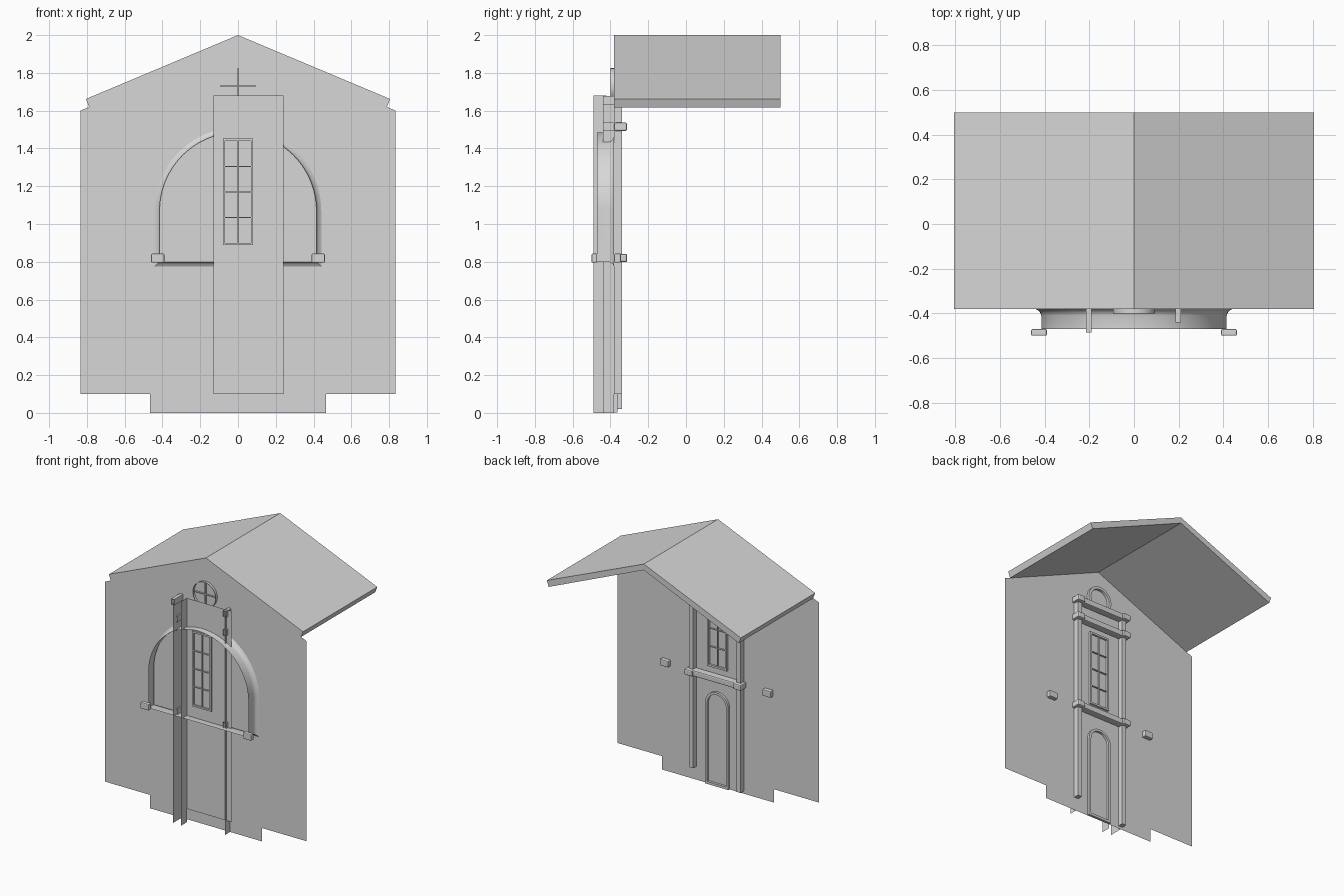
import bpy, bmesh, math

if "Cube" in bpy.data.objects:
    bpy.data.objects.remove(bpy.data.objects["Cube"])

grey = bpy.data.materials.new("plain_grey")
grey.diffuse_color = (0.68, 0.68, 0.68, 1)
grey.use_nodes = True
grey.node_tree.nodes["Principled BSDF"].inputs["Base Color"].default_value = grey.diffuse_color
WALL = -0.38     # y of the main wall sheet
PANEL = -0.42    # y of the front panel sheet


def mesh(name, verts, faces, smooth=False):
    me = bpy.data.meshes.new(name)
    me.from_pydata(verts, [], faces)
    me.materials.append(grey)
    ob = bpy.data.objects.new(name, me)
    bpy.context.collection.objects.link(ob)
    if smooth:
        bpy.ops.object.select_all(action='DESELECT')
        ob.select_set(True)
        bpy.context.view_layer.objects.active = ob
        bpy.ops.object.shade_smooth_by_angle(angle=math.radians(35))
    return ob


def box(name, x0, x1, y0, y1, z0, z1, bevel=0.0, open_ends=False):
    v = [(x, y, z) for x in (x0, x1) for y in (y0, y1) for z in (z0, z1)]
    f = [(0, 1, 3, 2), (4, 6, 7, 5), (0, 2, 6, 4), (1, 5, 7, 3)]
    if not open_ends:
        f += [(0, 4, 5, 1), (2, 3, 7, 6)]
    ob = mesh(name, v, f)
    if bevel:
        m = ob.modifiers.new("rounded", 'BEVEL')
        m.width, m.segments = bevel, 2
    return ob


def side_sheet(name, x, y0, y1, z0, z1):
    return mesh(name, [(x, y0, z0), (x, y1, z0), (x, y1, z1), (x, y0, z1)], [(0, 1, 2, 3)])


def arch(r, z0, zs, n=32):
    return lambda d: ([(-r - d, z0 - d)] +
                      [(-(r + d) * math.cos(math.pi * i / n), zs + (r + d) * math.sin(math.pi * i / n))
                       for i in range(n + 1)] + [(r + d, z0 - d)])


def circle(r, zc, n=32):
    return lambda d: [((r + d) * math.cos(2 * math.pi * i / n), zc + (r + d) * math.sin(2 * math.pi * i / n))
                      for i in range(n)]


def rect(w, z0, z1):
    return lambda d: [(-w - d, z0 - d), (-w - d, z1 + d), (w + d, z1 + d), (w + d, z0 - d)]


def band(name, outline, profile, smooth=True):
    """Loft an outline through (offset, y) profile steps."""
    verts, faces = [], []
    for d, y in profile:
        verts += [(x, y, z) for x, z in outline(d)]
    n = len(outline(0))
    for k in range(len(profile) - 1):
        for i in range(n):
            j = (i + 1) % n
            faces.append((k * n + i, k * n + j, (k + 1) * n + j, (k + 1) * n + i))
    return mesh(name, verts, faces, smooth)


# gabled wall sheet with stepped foot
wall = [(-0.835, 0.1), (-0.465, 0.1), (-0.465, 0), (0.465, 0), (0.465, 0.1), (0.835, 0.1),
        (0.835, 1.6), (0, 1.955), (-0.835, 1.6)]
mesh("gable_wall", [(x, WALL, z) for x, z in wall], [tuple(range(len(wall)))])

# two-slope roof slab
prof = [(-0.805, 1.662), (0, 2.0), (0.805, 1.662), (0.788, 1.618), (0, 1.955), (-0.788, 1.618)]
rv = [(x, y, z) for y in (WALL, 0.5) for x, z in prof]
rf = [(i, (i + 1) % 6, (i + 1) % 6 + 6, i + 6) for i in range(6)]
rf += [(0, 1, 4, 5), (1, 2, 3, 4), (6, 11, 10, 7), (7, 10, 9, 8)]
mesh("roof", rv, rf)

# front panel sheet and the upright sheets beside it
mesh("front_panel", [(-0.13, PANEL, 0.1), (0.24, PANEL, 0.1), (0.24, PANEL, 1.68), (-0.13, PANEL, 1.68)],
     [(0, 1, 2, 3)])
side_sheet("panel_return", -0.13, -0.49, PANEL, 0, 1.68)
side_sheet("left_upright", -0.2, -0.485, WALL, 0, 1.64)
side_sheet("right_upright", 0.2, -0.44, WALL, 0, 1.64)

# short open cornice ends in front
for z in (0.82, 1.515, 1.655):
    box("left_cornice_end", -0.215, -0.19, -0.485 if z > 1.6 else -0.45, WALL, z - 0.022, z + 0.022, open_ends=True)
    box("right_cornice_end", 0.185, 0.21, -0.44, WALL, z - 0.022, z + 0.022, open_ends=True)

# big arch sheet with sill, flaring into the wall
band("big_arch", arch(0.415, 0.8, 1.07, 48),
     [(0, -0.47), (0, -0.41), (0.004, -0.398), (0.012, -0.388), (0.026, WALL)])

# arch end blocks, front and back
for s in (-1, 1):
    a, b = sorted((s * 0.39, s * 0.46))
    box("front_arch_block", a, b, -0.5, -0.47, 0.795, 0.843, 0.006)
    box("back_arch_block", a, b, WALL, -0.345, 0.795, 0.843, 0.006)

# tall window: frames and bars on both faces
win = rect(0.068, 0.9, 1.44)
band("front_window_frame", win, [(0, PANEL), (0, -0.432), (0.012, -0.432), (0.012, PANEL)], False)
band("back_window_frame", win, [(0, WALL), (0, -0.365), (0.014, -0.365), (0.014, WALL)], False)
for y0, y1 in ((-0.43, PANEL), (WALL, -0.37)):
    box("window_upright_bar", -0.003, 0.003, y0, y1, 0.9, 1.44)
    for i in (1, 2, 3):
        z = 0.9 + 0.135 * i
        box("window_cross_bar", -0.068, 0.068, y0, y1, z - 0.003, z + 0.003)

# round gable window
band("front_round_window", circle(0.095, 1.73), [(0, -0.4), (0, WALL)])
box("round_window_upright", -0.003, 0.003, -0.392, WALL, 1.635, 1.825)
box("round_window_cross", -0.095, 0.095, -0.392, WALL, 1.727, 1.733)
band("back_round_window", circle(0.08, 1.73), [(0, WALL), (0, -0.36), (0.02, -0.36), (0.02, WALL)])

# arched door surround on the back
band("door_surround", arch(0.078, 0.02, 0.61, 24), [(0, WALL), (0, -0.362), (0.018, -0.362), (0.018, WALL)])

# back pilasters and cornices
for s in (-1, 1):
    a, b = sorted((s * 0.18, s * 0.215))
    box("back_pilaster", a, b, WALL, -0.34, 0.1 if s > 0 else 0.02, 1.65)
for z in (0.82, 1.515, 1.65):
    box("back_cornice", -0.225, 0.225, WALL, -0.325, z - 0.022, z + 0.022, 0.008)
    for s in (-1, 1):
        a, b = sorted((s * 0.17, s * 0.235))
        box("back_cornice_block", a, b, WALL, -0.312, z - 0.022, z + 0.022, 0.008)
